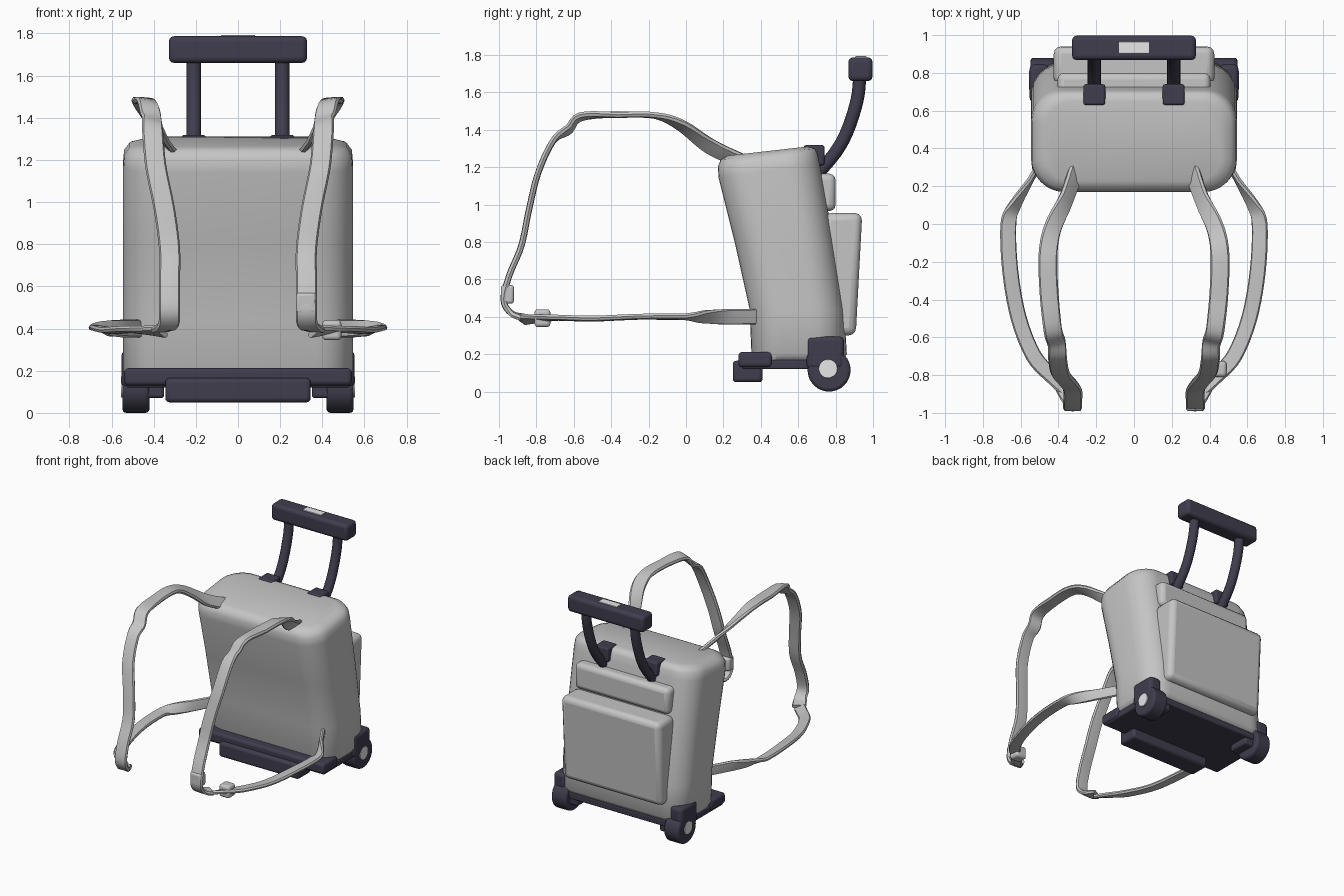
import bpy, bmesh, math
from mathutils import Vector

cube = bpy.data.objects.get("Cube")
if cube:
    bpy.data.objects.remove(cube, do_unlink=True)


def material(name, rgb):
    m = bpy.data.materials.new(name)
    m.use_nodes = True
    m.diffuse_color = (*rgb, 1)
    m.node_tree.nodes["Principled BSDF"].inputs["Base Color"].default_value = (*rgb, 1)
    return m


GREY = material("grey fabric", (0.56, 0.56, 0.56))
DARK = material("dark plastic", (0.05, 0.047, 0.075))
LIGHT = material("light plastic", (0.8, 0.8, 0.8))


def finish(bm, name, mat, bevel=0, segments=3, angle=40):
    bmesh.ops.recalc_face_normals(bm, faces=bm.faces)
    mesh = bpy.data.meshes.new(name)
    bm.to_mesh(mesh)
    bm.free()
    mesh.materials.append(mat)
    ob = bpy.data.objects.new(name, mesh)
    bpy.context.collection.objects.link(ob)
    if bevel:
        mod = ob.modifiers.new("soft edges", "BEVEL")
        mod.width, mod.segments = bevel, segments
        mod.limit_method = "ANGLE"
    bpy.ops.object.select_all(action="DESELECT")
    ob.select_set(True)
    bpy.context.view_layer.objects.active = ob
    bpy.ops.object.shade_smooth_by_angle(angle=math.radians(angle))
    return ob


def box(name, mat, x, y, z, bevel=0.02, lean=0):
    """Bevelled box from (min, max) ranges; lean shifts y with height."""
    bm = bmesh.new()
    bmesh.ops.create_cube(bm, size=1)
    for v in bm.verts:
        lean_y = lean * v.co.z
        v.co = [r[0] if c < 0 else r[1] for r, c in zip((x, y, z), v.co)]
        v.co.y += lean_y
    return finish(bm, name, mat, bevel)


def loft(name, mat, rings, angle=40):
    bm = bmesh.new()
    loops = [[bm.verts.new(p) for p in ring] for ring in rings]
    n = len(loops[0])
    for a, b in zip(loops, loops[1:]):
        for i in range(n):
            j = (i + 1) % n
            bm.faces.new((a[i], a[j], b[j], b[i]))
    bm.faces.new(loops[0])
    bm.faces.new(loops[-1])
    return finish(bm, name, mat, angle=angle)


def disc(name, mat, x0, x1, y, z, r, bevel):
    def ring(x):
        return [(x, y + r * math.cos(t * math.pi / 16), z + r * math.sin(t * math.pi / 16))
                for t in range(32)]
    ob = loft(name, mat, [ring(x0), ring(x1)])
    mod = ob.modifiers.new("soft edges", "BEVEL")
    mod.width, mod.segments, mod.limit_method = bevel, 3, "ANGLE"


def smooth_path(points, steps):
    """Catmull-Rom interpolation of equally long tuples."""
    p = [Vector(q) for q in points]
    p = [2 * p[0] - p[1]] + p + [2 * p[-1] - p[-2]]
    out = []
    for a, b, c, d in zip(p, p[1:], p[2:], p[3:]):
        for k in range(steps):
            t = k / steps
            out.append(0.5 * (2 * b + (c - a) * t + (2 * a - 5 * b + 4 * c - d) * t * t
                              + (3 * b - a - 3 * c + d) * t ** 3))
    return out + [p[-2]]


def tangents(path):
    last = len(path) - 1
    return [(path[min(i + 1, last)] - path[max(i - 1, 0)]).normalized()
            for i in range(last + 1)]


def ribbon(name, side, points, width=0.1, thick=0.028):
    """Flat strap; each point is x, y, z and the tilt of its width from x towards z."""
    path, tilts = [], []
    for q in smooth_path([Vector((*p[:3],)) for p in points], 5):
        path.append(Vector((side * q.x, q.y, q.z)))
    for a, b in zip(points, points[1:]):
        tilts += [a[3] + (b[3] - a[3]) * k / 5 for k in range(5)]
    tilts.append(points[-1][3])
    rings = []
    for p, t, deg in zip(path, tangents(path), tilts):
        a = math.radians(deg)
        # lying straps turn their width square to the path
        flat = Vector((side * math.cos(a), 0, math.sin(a)))
        w = (flat - t * flat.dot(t)).normalized() * width / 2
        n = t.cross(w).normalized() * thick / 2
        rings.append([p + w * u + n * v for u, v in
                      ((-1, 0), (-.85, -1), (0, -1.2), (.85, -1), (1, 0), (.85, 1), (0, 1.2), (-.85, 1))])
    loft(name, GREY, rings, 50)


# main bag: rounded rectangles stacked up a leaning profile
def bag_ring(z_front, z_back, y0, y1, hx, r):
    ring = []
    for cx, cy, start in ((hx - r, y1 - r, 0), (r - hx, y1 - r, 90),
                          (r - hx, y0 + r, 180), (hx - r, y0 + r, 270)):
        for k in range(9):
            a = math.radians(start + k * 11.25)
            x, y = cx + r * math.cos(a), cy + r * math.sin(a)
            ring.append((x, y, z_front + (z_back - z_front) * (y - y0) / (y1 - y0)))
    return ring


loft("bag_body", GREY, [bag_ring(*s) for s in (
    (.16, .16, .37, .83, .52, .14), (.2, .2, .35, .86, .545, .17),
    (.44, .44, .34, .845, .545, .17), (.8, .82, .26, .785, .545, .17),
    (1.14, 1.22, .175, .715, .545, .17), (1.2, 1.27, .17, .705, .54, .17),
    (1.24, 1.3, .185, .69, .515, .16), (1.262, 1.31, .225, .65, .46, .13))], 60)

# back pockets
box("large_pocket", GREY, (-.425, .425), (.72, .925), (.3, .955), .04, .035)
box("small_pocket", GREY, (-.405, .405), (.6, .8), (.965, 1.165), .035)

# base
box("base_plate", DARK, (-.53, .53), (.3, .84), (.12, .17), .01)
box("base_front_bar", DARK, (-.54, .54), (.28, .46), (.13, .212))
box("front_foot", DARK, (-.345, .345), (.25, .41), (.05, .165))

# handle
box("handle_grip", DARK, (-.328, .328), (.868, .997), (1.66, 1.787), .025)
box("grip_button", LIGHT, (-.08, .08), (.905, .965), (1.784, 1.793), .002)
rod = smooth_path([(.93, 1.69), (.915, 1.56), (.865, 1.4), (.8, 1.28), (.69, 1.15)], 5)

for side, label in ((-1, "right"), (1, "left")):
    def span(a, b):
        return tuple(sorted((side * a, side * b)))

    # handle rod and its socket
    rings = []
    path = [Vector((side * .21, *q)) for q in rod]
    for p, t in zip(path, tangents(path)):
        n = t.cross(Vector((1, 0, 0)))
        rings.append([p + .035 * (Vector((math.cos(a), 0, 0)) + n * math.sin(a))
                      for a in (k * math.pi / 8 for k in range(16))])
    loft(label + "_handle_rod", DARK, rings)
    box(label + "_rod_socket", DARK, span(.152, .268), (.63, .74), (1.21, 1.318), .012)

    # wheel, hub and housings
    box(label + "_wheel_housing", DARK, span(.45, .553), (.645, .845), (.12, .295), .025)
    box(label + "_wheel_bracket", DARK, span(.35, .54), (.66, .83), (.07, .16), .015)
    disc(label + "_wheel", DARK, side * .42, side * .548, .765, .115, .115, .018)
    disc(label + "_wheel_hub", LIGHT, side * .53, side * .556, .76, .122, .05, .004)

    # shoulder strap, from the top of the bag forward and down
    ribbon(label + "_shoulder_strap", side, [
        (.3, .3, 1.23, 45), (.36, .13, 1.31, 50), (.43, -.02, 1.42, 30),
        (.455, -.16, 1.475, 5), (.45, -.36, 1.48, 0), (.43, -.56, 1.47, 15),
        (.41, -.63, 1.4, 25), (.405, -.71, 1.34, 5), (.39, -.79, 1.17, 5),
        (.35, -.84, .97, 0), (.325, -.88, .78, 0), (.325, -.945, .62, 0),
        (.325, -.975, .49, 0), (.33, -.935, .42, 0), (.37, -.86, .395, -10)])

    # lower strap, bowing out and back to the bag
    ribbon(label + "_lower_strap", side, [
        (.36, -.88, .385, 25), (.43, -.81, .39, 15), (.53, -.7, .395, 5), (.61, -.5, .39, 5),
        (.655, -.25, .4, 5), (.665, 0, .4, 10), (.63, .1, .4, 45), (.55, .23, .4, 80),
        (.47, .37, .4, 85)], .085, .025)

# strap buckles
box("lower_buckle", GREY, (.4, .49), (-.81, -.725), (.345, .44), .018)
box("upper_buckle", GREY, (.275, .37), (-.99, -.92), (.47, .57), .015)
